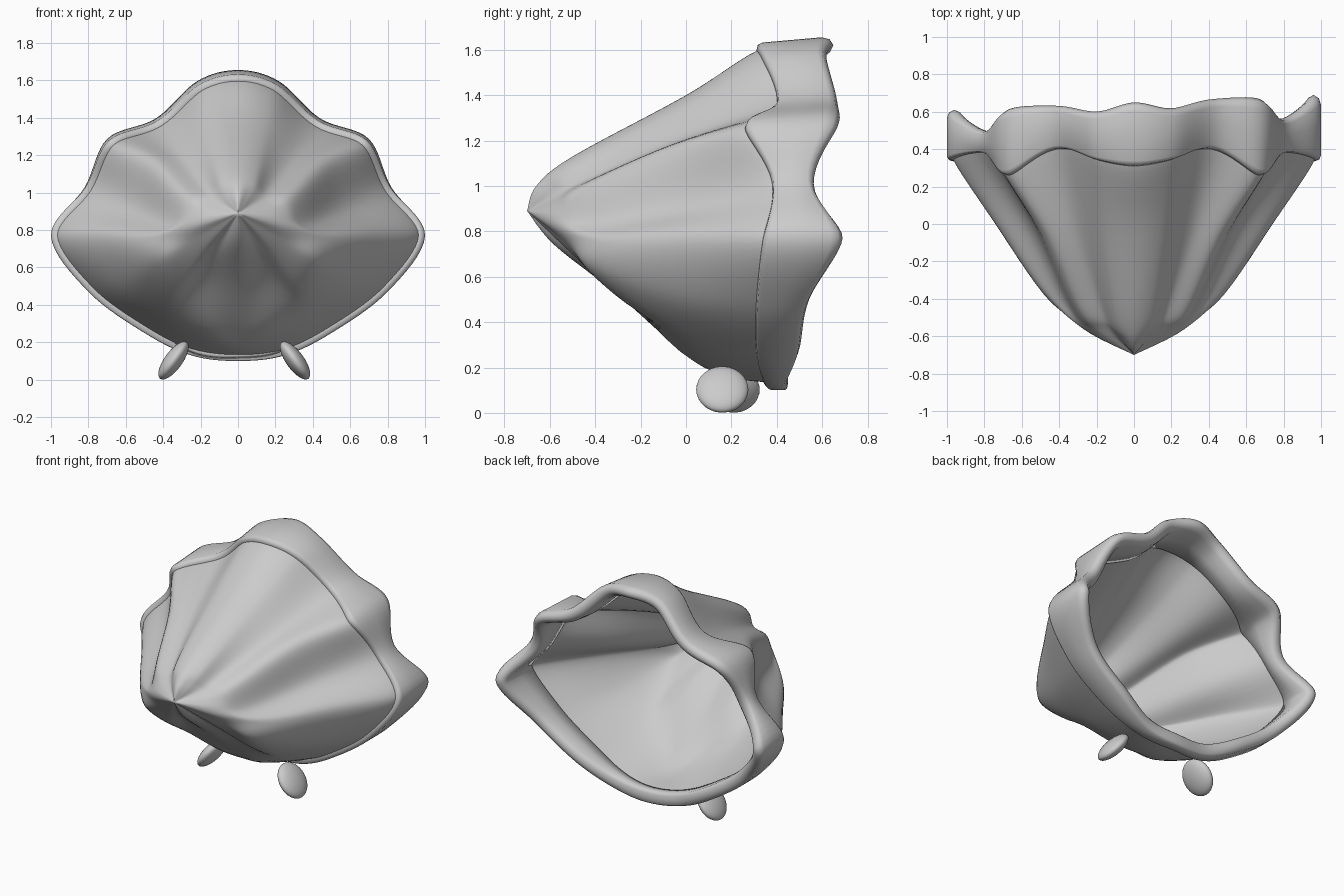
import bpy, bmesh, math
from mathutils import Vector

if "Cube" in bpy.data.objects:
    bpy.data.objects.remove(bpy.data.objects["Cube"])

# Right half of the rim, bottom to top: x, z, y of band front edge, y of band back edge
RIM = [(0, .10, .37, .45), (.25, .13, .34, .44), (.50, .25, .31, .48), (.80, .47, .31, .51),
       (1.0, .77, .34, .65), (.82, 1.03, .38, .53), (.70, 1.29, .26, .64), (.44, 1.40, .40, .65),
       (.22, 1.60, .34, .61), (0, 1.66, .31, .65)]
# Matching fluted cross-sections of the shell, working forward (x, y, z)
OUTER = [(0, .08, .20), (.17, 0, .26), (.40, 0, .35), (.62, -.02, .52), (.74, 0, .77),
         (.56, 0, .92), (.48, -.05, 1.16), (.30, -.05, 1.20), (.15, 0, 1.36), (0, 0, 1.40)]
MIDDLE = [(0, -.30, .52), (.17, -.28, .53), (.33, -.26, .48), (.43, -.40, .63), (.49, -.36, .76),
          (.37, -.41, .84), (.30, -.45, .99), (.17, -.46, 1.02), (.10, -.49, 1.10), (0, -.50, 1.13)]
INNER = [(0, -.58, .74), (.10, -.50, .71), (.19, -.49, .69), (.25, -.52, .74), (.28, -.55, .80),
         (.25, -.57, .86), (.20, -.57, .92), (.12, -.57, .96), (.06, -.62, .99), (0, -.66, 1.0)]
TIP = Vector((0, -.70, .89))
SEG = 8


def spline(a, b, c, d, t):
    return .5 * (2 * b + (c - a) * t + (2 * a - 5 * b + 4 * c - d) * t * t
                 + (3 * b - a - 3 * c + d) * t ** 3)


def loop(half):
    """Mirror a half section and smooth it into a closed loop."""
    pts = [Vector(p) for p in half]
    for p in half[-2:0:-1]:
        q = Vector(p)
        q.x = -q.x
        pts.append(q)
    n = len(pts)
    return [spline(pts[i - 1], pts[i], pts[(i + 1) % n], pts[(i + 2) % n], k / SEG)
            for i in range(n) for k in range(SEG)]


rim = loop(RIM)
N = len(rim)
inward = []
for i in range(N):
    d = rim[(i + 2) % N] - rim[i - 2]
    inward.append(Vector((-d.y, d.x)).normalized())


def rim_loop(off, t):
    """Loop along the rim band: off = inset, t = 0 front edge, 1 back edge."""
    out = []
    for p, n in zip(rim, inward):
        o = off + .03 * (1 - t) * max(0, p.y - .9) / .76
        back = p.w + .04 * p.x
        out.append(Vector((p.x + n.x * o, p.z + (back - p.z) * t, p.y + n.y * o)))
    return out


def build(name, loops, closed=False, tip=None):
    bm = bmesh.new()
    rows = [[bm.verts.new(p) for p in l] for l in loops]
    pairs = list(zip(rows, rows[1:]))
    if closed:
        pairs.append((rows[-1], rows[0]))
    for a, b in pairs:
        for i in range(N):
            j = (i + 1) % N
            bm.faces.new((a[i], a[j], b[j], b[i]))
    if tip:
        v = bm.verts.new(tip)
        for i in range(N):
            bm.faces.new((rows[0][(i + 1) % N], rows[0][i], v))
    bm.normal_update()
    if closed:
        bmesh.ops.recalc_face_normals(bm, faces=bm.faces)
    elif v.normal.y > 0:
        bmesh.ops.reverse_faces(bm, faces=bm.faces)
    me = bpy.data.meshes.new(name)
    bm.to_mesh(me)
    bm.free()
    ob = bpy.data.objects.new(name, me)
    bpy.context.collection.objects.link(ob)
    me.shade_smooth()
    return ob


# Fluted shell body, smoothed from the tip out to the rim
keys = [[TIP] * N, loop(INNER), loop(MIDDLE), loop(OUTER), rim_loop(.032, .02), rim_loop(.04, .4)]
layers = []
for s in range(len(keys) - 1):
    a, d = keys[max(s - 1, 0)], keys[min(s + 2, len(keys) - 1)]
    b, c = keys[s], keys[s + 1]
    for k in range(6):
        if s or k:
            layers.append([spline(a[i], b[i], c[i], d[i], k / 6) for i in range(N)])
layers.append(keys[-1])
shell = build("shell_body", layers, tip=TIP)
sol = shell.modifiers.new("thickness", 'SOLIDIFY')
sol.thickness = .045
sol.offset = -1

# Thick rounded band around the opening
profile = [(.032, 0), (.008, .02), (0, .08), (0, .5), (0, .85), (.012, .95), (.04, 1),
           (.07, .95), (.085, .85), (.088, .5), (.085, .1)]
build("rim_band", [rim_loop(o, t) for o, t in profile], closed=True)

# Two flattened oval feet under the shell
for name, x, y, side in (("right_foot", .305, .16, 1), ("left_foot", -.345, .21, -1)):
    bpy.ops.mesh.primitive_uv_sphere_add(segments=32, ring_count=16, radius=1,
                                         location=(x, y, .103),
                                         rotation=(0, -side * math.radians(36), 0))
    foot = bpy.context.object
    foot.name = name
    foot.scale = (.048, .115, .121)
    bpy.ops.object.shade_smooth()
